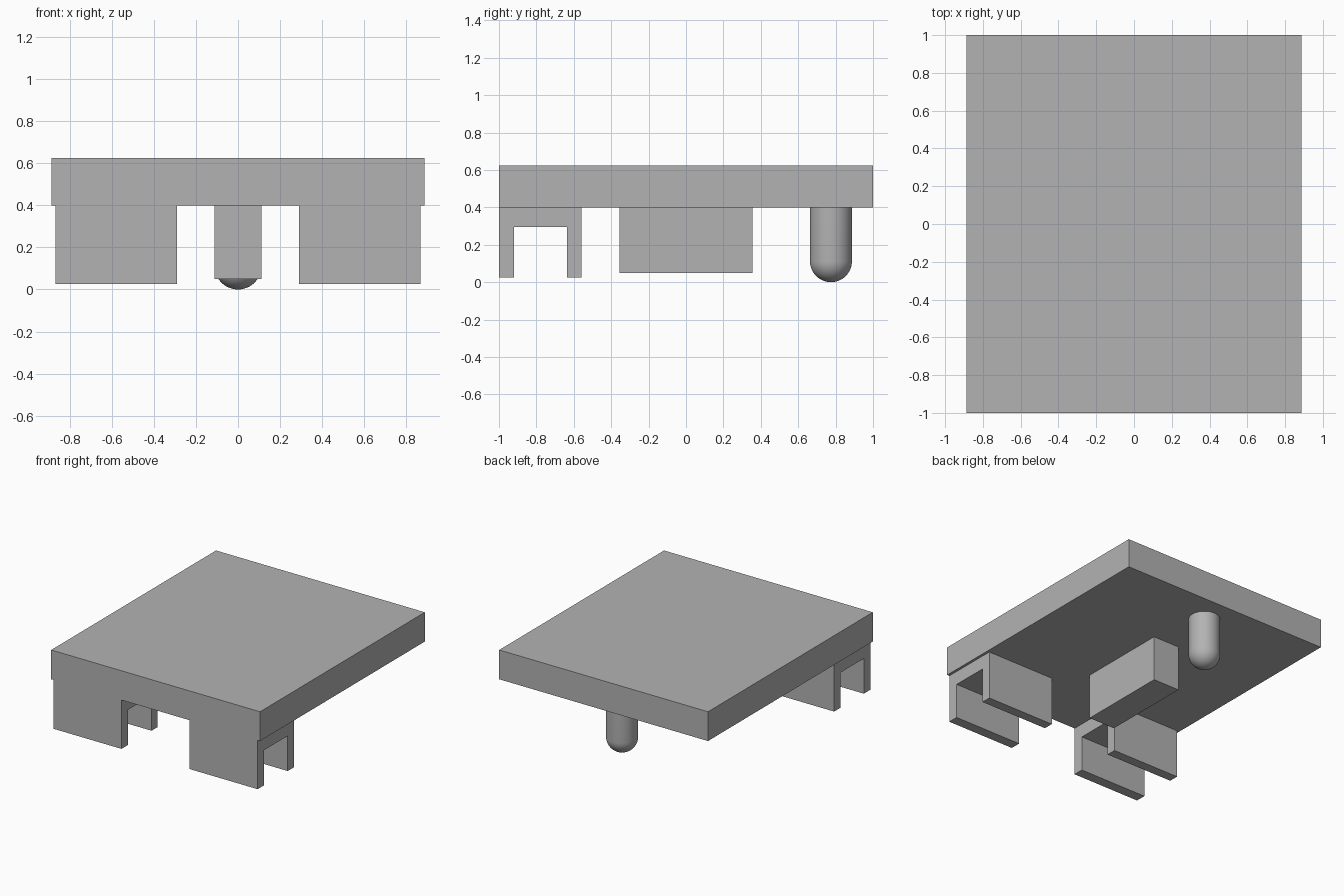
import bpy, bmesh, math
from mathutils import Vector

cube = bpy.data.objects.get("Cube")
if cube:
    bpy.data.objects.remove(cube, do_unlink=True)

GREY = (0.45, 0.45, 0.45, 1)
grey = bpy.data.materials.new("plain grey")
grey.use_nodes = True
grey.diffuse_color = GREY
grey.node_tree.nodes["Principled BSDF"].inputs["Base Color"].default_value = GREY


def extrude_along_x(name, profile, x0, x1):
    """Extrude a closed (y, z) profile from x0 to x1."""
    bm = bmesh.new()
    face = bm.faces.new([bm.verts.new((x0, y, z)) for y, z in profile])
    ext = bmesh.ops.extrude_face_region(bm, geom=[face])
    verts = [g for g in ext["geom"] if isinstance(g, bmesh.types.BMVert)]
    bmesh.ops.translate(bm, verts=verts, vec=Vector((x1 - x0, 0, 0)))
    bmesh.ops.recalc_face_normals(bm, faces=bm.faces)
    return finish(name, bm)


def finish(name, bm):
    mesh = bpy.data.meshes.new(name)
    bm.to_mesh(mesh)
    bm.free()
    mesh.materials.append(grey)
    obj = bpy.data.objects.new(name, mesh)
    bpy.context.collection.objects.link(obj)
    return obj


def rectangle(y0, y1, z0, z1):
    return [(y0, z0), (y1, z0), (y1, z1), (y0, z1)]


UNDERSIDE = 0.4

# Top slab and the central block beneath it
extrude_along_x("top_plate", rectangle(-1, 1, UNDERSIDE, 0.625), -0.887, 0.887)
extrude_along_x("centre_block", rectangle(-0.355, 0.355, 0.05, UNDERSIDE), -0.112, 0.112)

# Pair of downward-opening channel brackets at the front
channel = [(-1, UNDERSIDE), (-1, 0.025), (-0.92, 0.025), (-0.92, 0.295),
           (-0.635, 0.295), (-0.635, 0.025), (-0.56, 0.025), (-0.56, UNDERSIDE)]
for side, sign in (("left", 1), ("right", -1)):
    extrude_along_x(side + "_bracket", channel, sign * 0.29, sign * 0.867)

# Round-ended peg at the back, spun from a half outline
RADIUS, STEPS = 0.112, 12
bm = bmesh.new()
outline = [(0, UNDERSIDE), (RADIUS, UNDERSIDE)]
for i in range(STEPS + 1):
    a = math.pi / 2 * i / STEPS
    outline.append((RADIUS * math.cos(a), RADIUS - RADIUS * math.sin(a)))
verts = [bm.verts.new((r, 0, z)) for r, z in outline]
edges = [bm.edges.new(pair) for pair in zip(verts, verts[1:])]
bmesh.ops.spin(bm, geom=verts + edges, cent=(0, 0, 0), axis=(0, 0, 1),
               angle=math.tau, steps=48)
bmesh.ops.remove_doubles(bm, verts=bm.verts, dist=0.0005)
bmesh.ops.recalc_face_normals(bm, faces=bm.faces)
peg = finish("rear_peg", bm)
peg.location.y = 0.775
bpy.ops.object.select_all(action="DESELECT")
peg.select_set(True)
bpy.context.view_layer.objects.active = peg
bpy.ops.object.shade_smooth_by_angle(angle=math.radians(40))
